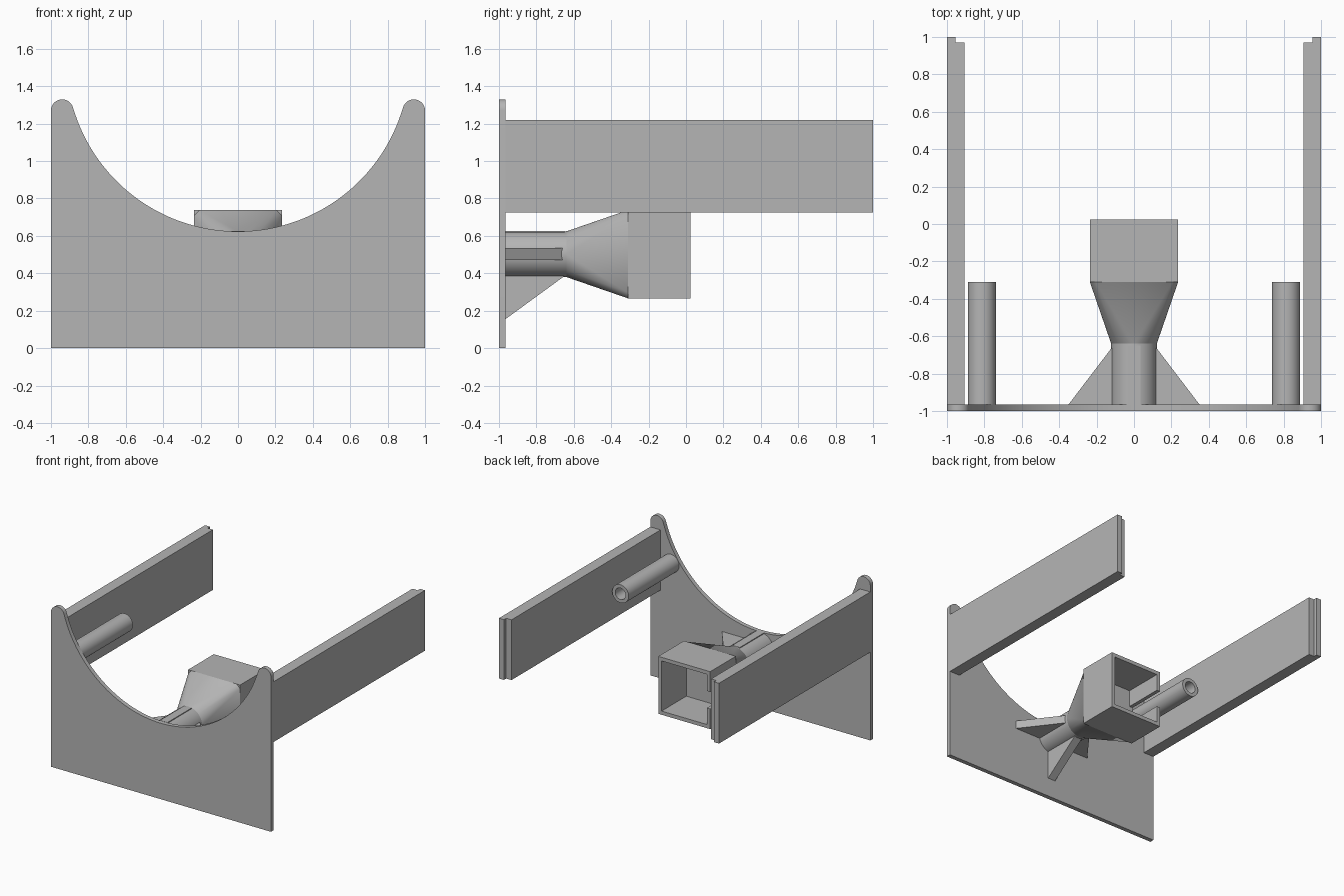
import bpy
import bmesh
from math import sin, cos, pi, atan2, radians
from mathutils import Vector

old = bpy.data.objects.get("Cube")
if old:
    bpy.data.objects.remove(old, do_unlink=True)

# Single matte grey
grey = bpy.data.materials.new("plain_grey")
grey.use_nodes = True
grey.diffuse_color = (0.46, 0.46, 0.46, 1)
grey.node_tree.nodes["Principled BSDF"].inputs["Base Color"].default_value = (0.46, 0.46, 0.46, 1)

PANEL_BACK = -0.965
AXIS_Z = 0.502      # height of the central pipe and socket
NECK_Y = -0.64      # pipe meets funnel
SOCKET_Y = -0.31    # funnel meets socket


def finish(name, bm):
    bmesh.ops.recalc_face_normals(bm, faces=bm.faces)
    mesh = bpy.data.meshes.new(name)
    bm.to_mesh(mesh)
    bm.free()
    mesh.materials.append(grey)
    obj = bpy.data.objects.new(name, mesh)
    bpy.context.collection.objects.link(obj)
    bpy.context.view_layer.objects.active = obj
    for other in bpy.context.selected_objects:
        other.select_set(False)
    obj.select_set(True)
    bpy.ops.object.shade_smooth_by_angle(angle=radians(30))
    return obj


def prism(name, outline, axis, start, end):
    """Extrude a 2D outline along an axis; the outline uses the other two axes in order."""
    def place(p, d):
        co = list(p)
        co.insert("xyz".index(axis), d)
        return co
    bm = bmesh.new()
    face = bm.faces.new([bm.verts.new(place(p, start)) for p in outline])
    geom = bmesh.ops.extrude_face_region(bm, geom=[face])["geom"]
    shift = Vector(place((0, 0), end - start))
    bmesh.ops.translate(bm, vec=shift, verts=[g for g in geom if isinstance(g, bmesh.types.BMVert)])
    return finish(name, bm)


def arc(cx, cz, r, a0, a1, n):
    return [(cx + r * cos(a0 + (a1 - a0) * i / n), cz + r * sin(a0 + (a1 - a0) * i / n))
            for i in range(n + 1)]


def tube(name, cx, cz, outer, inner, y0, y1, n=40):
    """Hollow straight tube along y."""
    bm = bmesh.new()
    rings = []
    for r, y in ((outer, y0), (outer, y1), (inner, y1), (inner, y0)):
        rings.append([bm.verts.new((x, y, z)) for x, z in arc(cx, cz, r, 0, 2 * pi, n)[:-1]])
    for k in range(4):
        a, b = rings[k], rings[(k + 1) % 4]
        for i in range(n):
            j = (i + 1) % n
            bm.faces.new((a[i], a[j], b[j], b[i]))
    return finish(name, bm)


# Front panel with a round scoop and rounded horns
scoop_z, tip_x, tip_z, tip_r = 1.542, 0.94, 1.27, 0.06
tilt = atan2(tip_z - scoop_z, tip_x)
right_tip = arc(tip_x, tip_z, tip_r, 0, pi + tilt, 14)
left_tip = [(-x, z) for x, z in reversed(right_tip)]
scoop = arc(0, scoop_z, 0.918, tilt, -pi - tilt, 64)[1:-1]
prism("front_panel", [(-1, 0), (1, 0)] + right_tip + scoop + left_tip, "y", -1, PANEL_BACK)

# Side rails with a stepped end, and hollow pegs beside them
for side, s in (("left", 1), ("right", -1)):
    plan = [(1, PANEL_BACK), (1, 1), (0.955, 1), (0.955, 0.97), (0.907, 0.97), (0.907, PANEL_BACK)]
    prism(side + "_rail", [(s * x, y) for x, y in plan], "z", 0.725, 1.22)
    tube(side + "_peg", s * 0.813, 0.97, 0.075, 0.047, PANEL_BACK, SOCKET_Y)

# Central pipe
prism("centre_pipe", arc(0, AXIS_Z, 0.122, 0, 2 * pi, 48)[:-1], "y", PANEL_BACK, NECK_Y)

# Funnel from round pipe to square socket with clipped corners
h, c = 0.236, 0.205
bm = bmesh.new()
for x, z in arc(0, AXIS_Z, 0.122, 0, 2 * pi, 48)[:-1]:
    bm.verts.new((x, NECK_Y, z))
for sx in (-1, 1):
    for sz in (-1, 1):
        for x, z in ((h, c), (c, h)):
            bm.verts.new((sx * x, SOCKET_Y, AXIS_Z + sz * z))
bmesh.ops.convex_hull(bm, input=bm.verts)
bmesh.ops.dissolve_limit(bm, angle_limit=radians(1), verts=bm.verts, edges=bm.edges)
finish("funnel", bm)

# Square socket: open box with a slot through one side wall
w, slot = h - 0.03, 0.07
section = [(-h, slot), (-h, h), (h, h), (h, -h), (-h, -h), (-h, -slot),
           (-w, -slot), (-w, -w), (w, -w), (w, w), (-w, w), (-w, slot)]
prism("socket_walls", [(x, AXIS_Z + z) for x, z in section], "y", SOCKET_Y, 0.023)
prism("socket_back", [(x, AXIS_Z + z) for x, z in ((-h, -h), (h, -h), (h, h), (-h, h))],
      "y", SOCKET_Y, SOCKET_Y + 0.012)

# Bracing fins around the pipe
prism("side_fins", [(-0.35, PANEL_BACK), (0.35, PANEL_BACK), (0.11, -0.65), (-0.11, -0.65)],
      "z", 0.47, 0.535)
prism("upright_fin", [(PANEL_BACK, 0.155), (-0.65, 0.385), (-0.65, 0.626), (PANEL_BACK, 0.626)],
      "x", -0.034, 0.034)
